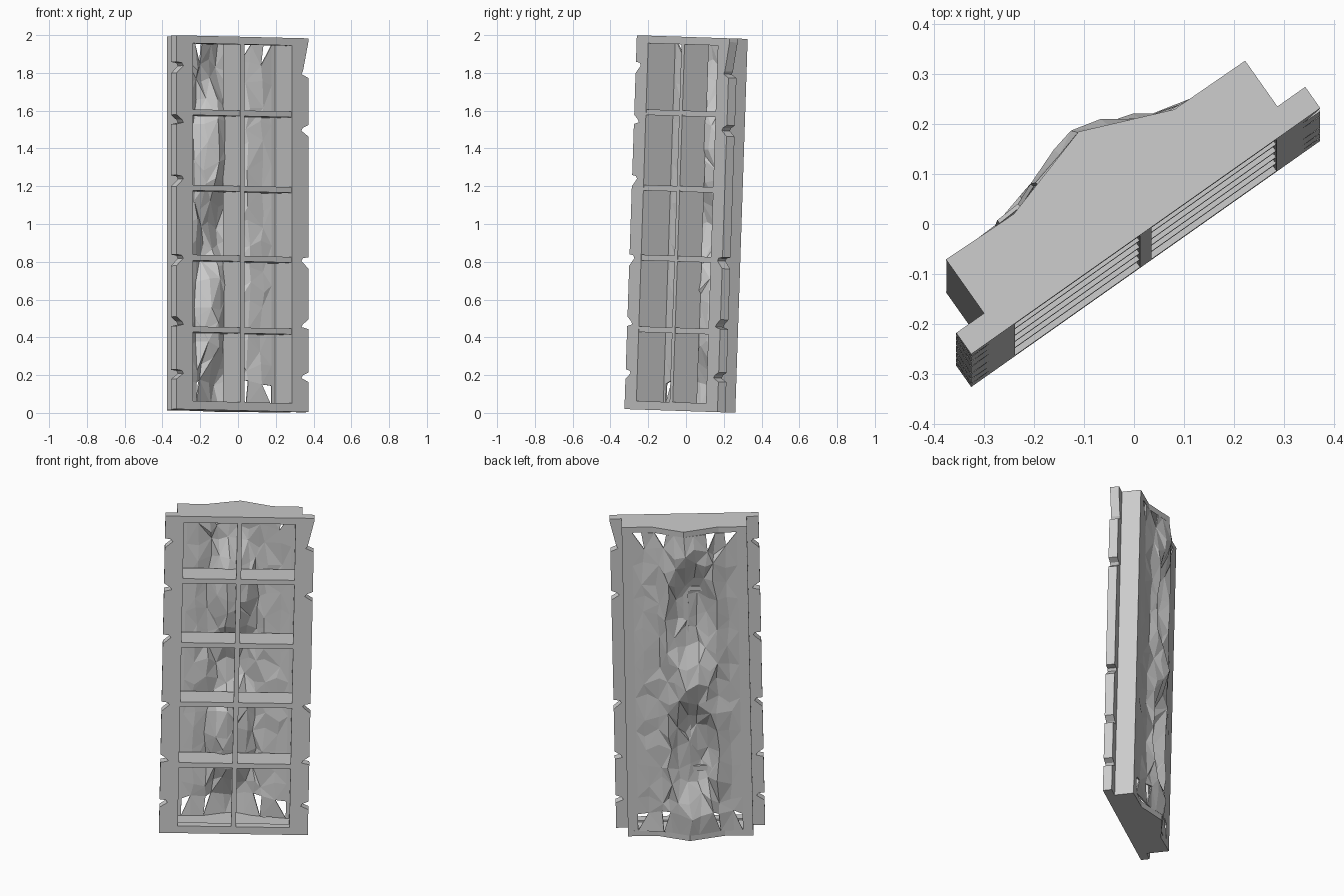
import bpy, bmesh, math, random
from mathutils import Matrix, Vector

random.seed(4)
if "Cube" in bpy.data.objects:
    bpy.data.objects.remove(bpy.data.objects["Cube"])

grey = bpy.data.materials.new("stone grey")
grey.use_nodes = True
COLOUR = (0.6, 0.6, 0.6, 1)
grey.diffuse_color = COLOUR
grey.node_tree.nodes["Principled BSDF"].inputs["Base Color"].default_value = COLOUR

# Local frame: x across the width, y towards the back, z up
H = 1.98
FRONT, HALF, BOX, OPEN = -0.052, 0.427, 0.359, 0.32
POSE = (Matrix.Translation((0, 0, 1)) @ Matrix.Rotation(math.radians(-1.9), 4, 'X')
        @ Matrix.Rotation(math.radians(35.2), 4, 'Z')
        @ Matrix.Translation((-0.008, 0, -H / 2)))


def finish(name, bm):
    bmesh.ops.recalc_face_normals(bm, faces=bm.faces)
    mesh = bpy.data.meshes.new(name)
    bm.to_mesh(mesh)
    bm.free()
    mesh.materials.append(grey)
    ob = bpy.data.objects.new(name, mesh)
    bpy.context.collection.objects.link(ob)
    ob.matrix_world = POSE
    return ob


def prism(name, points, step):
    bm = bmesh.new()
    face = bm.faces.new([bm.verts.new(p) for p in points])
    out = bmesh.ops.extrude_face_region(bm, geom=[face])
    verts = [g for g in out["geom"] if isinstance(g, bmesh.types.BMVert)]
    bmesh.ops.translate(bm, verts=verts, vec=Vector(step))
    return finish(name, bm)


def box(name, x0, x1, y0, y1, z0, z1):
    return prism(name, [(x0, y0, z0), (x1, y0, z0), (x1, y1, z0), (x0, y1, z0)],
                 (0, 0, z1 - z0))


# Chipped stiles at both sides of the front frame
def stile(name, side, chips):
    pts = [(side * OPEN, FRONT, 0), (side * HALF, FRONT, 0)]
    for z, low, high in chips:
        pts += [(side * HALF, FRONT, z - low), (side * (HALF - 0.045), FRONT, z),
                (side * (HALF - 0.035), FRONT, z + 0.015),
                (side * HALF, FRONT, z + high)]
    pts += [(side * HALF, FRONT, H), (side * OPEN, FRONT, H)]
    prism(name, pts, (0, -FRONT, 0))


stile("left_stile", 1, [(0.18, 0.02, 0.03), (0.45, 0.01, 0.04), (0.8, 0.04, 0.02),
                        (1.49, 0.03, 0.03), (1.79, 0.02, 0.17)])
stile("right_stile", -1, [(0.19, 0.03, 0.02), (0.45, 0.01, 0.04), (0.8, 0.04, 0.02),
                          (1.22, 0.04, 0.02), (1.52, 0.01, 0.04), (1.82, 0.04, 0.02)])

# Top and bottom rails, shelves and centre divider
box("bottom_rail", -OPEN, OPEN, FRONT, 0, 0, 0.045)
box("top_rail", -OPEN, OPEN, FRONT, 0, H - 0.04, H)
for i, z in enumerate((0.425, 0.805, 1.175, 1.575)):
    box(f"shelf_{i + 1}", -OPEN, OPEN, FRONT + 0.002, 0.105, z - 0.015, z + 0.015)
box("centre_divider", -0.014, 0.014, FRONT, 0.105, 0.03, H - 0.03)

# Side walls of the case
box("left_wall", OPEN, BOX, 0, 0.112, 0.02, H - 0.02)
box("right_wall", -BOX, -OPEN, 0, 0.13, 0.02, H - 0.02)

# End caps with the peaked back outline
OUTLINE = [(-BOX, 0.132), (-0.196, 0.128), (0.005, 0.188), (0.187, 0.114), (BOX, 0.112)]
for name, z in (("bottom_cap", 0), ("top_cap", H - 0.035)):
    prism(name, [(-BOX, 0, z)] + [(x, y, z) for x, y in OUTLINE] + [(BOX, 0, z)],
          (0, 0, 0.035))


def outline_depth(x):
    for (x0, y0), (x1, y1) in zip(OUTLINE, OUTLINE[1:]):
        if x <= x1:
            return y0 + (y1 - y0) * (x - x0) / (x1 - x0)
    return OUTLINE[-1][1]


# Rough back shell: a ridge around two hollows, open at the corners
def back_depth(x, z):
    y = outline_depth(x) + random.uniform(-0.006, 0.006)
    for cz in (0.55, 1.42):
        r = math.hypot((x + 0.03) / 0.13, (z - cz) / 0.36)
        if r < 1:
            y -= 0.085 * min(1, 2.2 * (1 - r))
        elif r < 1.4:
            y += 0.012
    return y


columns = [-0.358, -0.3, -0.24, -0.17, -0.12, -0.06, 0, 0.06, 0.11, 0.16, 0.24, 0.3, 0.358]
ROWS = 18
bm = bmesh.new()
grid = []
for r in range(ROWS + 1):
    row = []
    for x in columns:
        inner = abs(x) < 0.29
        z = 0.035 + (H - 0.07) * r / ROWS
        if 0 < r < ROWS and inner:
            z += random.uniform(-0.035, 0.035)
        px = x + (random.uniform(-0.014, 0.014) if inner else 0)
        y = back_depth(px, z) if inner else outline_depth(x) - 0.004
        row.append(bm.verts.new((px, y, z)))
    grid.append(row)
for r in range(ROWS):
    for c in range(len(columns) - 1):
        a, b = grid[r][c], grid[r][c + 1]
        d, e = grid[r + 1][c], grid[r + 1][c + 1]
        tris = [(a, b, e), (a, e, d)] if (r + c) % 2 else [(a, b, d), (b, e, d)]
        # Torn openings beside the caps
        torn = r in (0, ROWS - 1) and c in (1, 3, 8, 10)
        for t in tris[:1] if torn else tris:
            bm.faces.new(t)
shell = finish("rough_back", bm)
thick = shell.modifiers.new("thickness", 'SOLIDIFY')
thick.thickness = 0.008
thick.offset = 0
